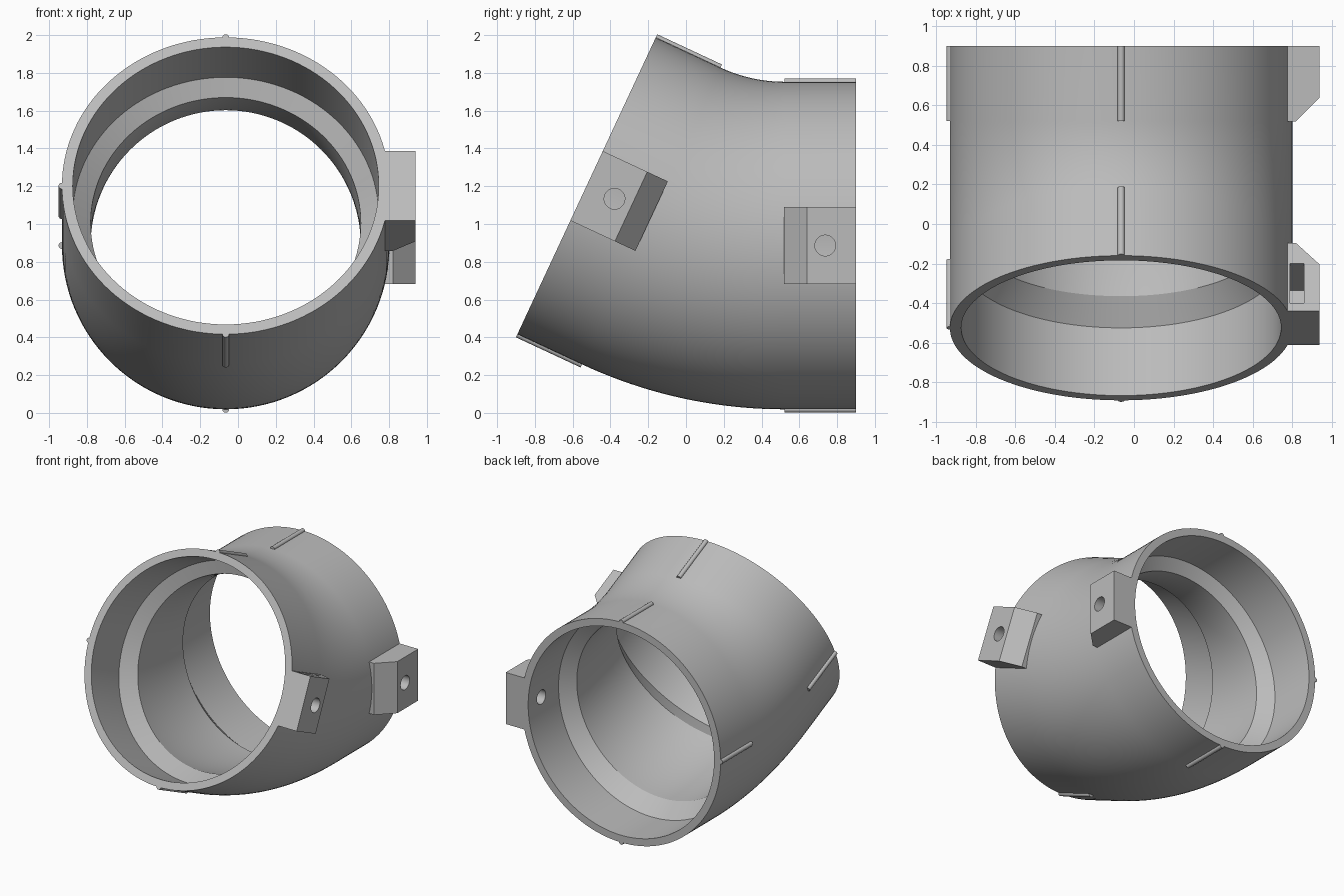
import bpy, bmesh, math
from mathutils import Matrix, Vector

if "Cube" in bpy.data.objects:
    bpy.data.objects.remove(bpy.data.objects["Cube"], do_unlink=True)

CX, BACK_Y, BACK_Z = -0.065, 0.9, 0.886
R_OUT, R_SOCKET, R_BORE = 0.867, 0.81, 0.715
STRAIGHT, BEND_R, ANGLE = 0.378, 1.67, math.radians(25)
ARC = BEND_R * ANGLE
TOTAL = 2 * STRAIGHT + ARC

grey = bpy.data.materials.new("light grey plastic")
grey.use_nodes = True
COLOUR = (0.5, 0.5, 0.5, 1)
grey.diffuse_color = COLOUR
grey.node_tree.nodes["Principled BSDF"].inputs["Base Color"].default_value = COLOUR


def frame(s):
    """Centre, forward direction and up direction at distance s along the pipe."""
    a = min(max((s - STRAIGHT) / BEND_R, 0), ANGLE)
    forward = Vector((0, -math.cos(a), math.sin(a)))
    up = Vector((0, math.sin(a), math.cos(a)))
    p = Vector((CX, BACK_Y - min(s, STRAIGHT) - BEND_R * math.sin(a),
                BACK_Z + BEND_R * (1 - math.cos(a))))
    p += forward * max(s - STRAIGHT - ARC, 0)
    return p, forward, up


def finish(name, bm, matrix=None):
    if matrix:
        bm.transform(matrix)
    bmesh.ops.recalc_face_normals(bm, faces=bm.faces)
    mesh = bpy.data.meshes.new(name)
    bm.to_mesh(mesh)
    bm.free()
    mesh.materials.append(grey)
    obj = bpy.data.objects.new(name, mesh)
    bpy.context.collection.objects.link(obj)
    return obj


def activate(obj):
    bpy.ops.object.select_all(action="DESELECT")
    obj.select_set(True)
    bpy.context.view_layer.objects.active = obj


def smooth(obj):
    activate(obj)
    bpy.ops.object.shade_smooth_by_angle(angle=math.radians(32))


def cut(obj, cutter):
    activate(obj)
    mod = obj.modifiers.new("cut", "BOOLEAN")
    mod.operation, mod.solver, mod.object = "DIFFERENCE", "EXACT", cutter
    bpy.ops.object.modifier_apply(modifier=mod.name)


def box(lo, hi):
    bm = bmesh.new()
    bmesh.ops.create_cube(bm, size=1)
    for v in bm.verts:
        v.co = Vector([lo[i] if v.co[i] < 0 else hi[i] for i in range(3)])
    return bm


def rod(radius, length, axis, centre, sides):
    bm = bmesh.new()
    bmesh.ops.create_cone(bm, cap_ends=True, segments=sides, radius1=radius,
                          radius2=radius, depth=length)
    turn = Matrix.Rotation(math.pi / 2, 4, axis)
    bm.transform(Matrix.Translation(centre) @ turn)
    return bm


# Bent pipe: outer skin forward, then the stepped bore back
def span(start, end, radius, steps):
    return [(start + (end - start) * i / steps, radius) for i in range(steps + 1)]


CONE = 0.47
outer = [(0, R_OUT)] + span(STRAIGHT, TOTAL - STRAIGHT, R_OUT, 20) + [(TOTAL, R_OUT)]
inner = [(TOTAL, R_SOCKET), (TOTAL - STRAIGHT, R_SOCKET)]
inner += span(TOTAL - CONE, CONE, R_BORE, 16) + [(STRAIGHT, R_SOCKET), (0, R_SOCKET)]

SIDES = 128
bm = bmesh.new()
rings = []
for s, r in outer + inner:
    p, forward, up = frame(s)
    rings.append([bm.verts.new(p + up * r * math.sin(t) + Vector((r * math.cos(t), 0, 0)))
                  for t in (math.tau * i / SIDES for i in range(SIDES))])
for k, a in enumerate(rings):
    b = rings[(k + 1) % len(rings)]
    for i in range(SIDES):
        j = (i + 1) % SIDES
        bm.faces.new((a[i], a[j], b[j], b[i]))
pipe = finish("elbow_pipe", bm)

# Each end carries three ribs and one lug; local axes: x across, y inward, z up
for end, s, sign in (("back", 0, 1), ("front", TOTAL, -1)):
    p, forward, up = frame(s)
    local = Matrix((Vector((1, 0, 0)), forward * sign, up)).transposed().to_4x4()
    local.translation = p

    for side, x, z in (("top", 0, 1), ("bottom", 0, -1), ("right", -1, 0)):
        centre = Vector((x * R_OUT, STRAIGHT / 2, z * R_OUT))
        smooth(finish(f"{end}_{side}_rib", rod(0.018, STRAIGHT, "X", centre, 16), local))

    # Lug with its inward outer edge chamfered
    profile = [(0.82, 0), (1.005, 0), (1.005, 0.26), (0.885, 0.38), (0.82, 0.38)]
    bm = bmesh.new()
    face = bm.faces.new([bm.verts.new((x, y, -0.203)) for x, y in profile])
    top = bmesh.ops.extrude_face_region(bm, geom=[face])["geom"]
    bmesh.ops.translate(bm, vec=(0, 0, 0.406),
                        verts=[g for g in top if isinstance(g, bmesh.types.BMVert)])
    lug = finish(f"{end}_lug", bm, local)

    # Bolt hole through the wall and nut slot open at the top
    hole = finish("hole_cutter", rod(0.055, 0.5, "Y", Vector((0.95, 0.163, 0)), 32), local)
    slot = finish("slot_cutter", box((0.855, 0.045, -0.12), (0.925, 0.265, 0.4)), local)
    for cutter in (hole, slot):
        cutter.hide_render = True
        cut(pipe, cutter)
        cut(lug, cutter)
        bpy.data.objects.remove(cutter, do_unlink=True)
    smooth(lug)

smooth(pipe)
